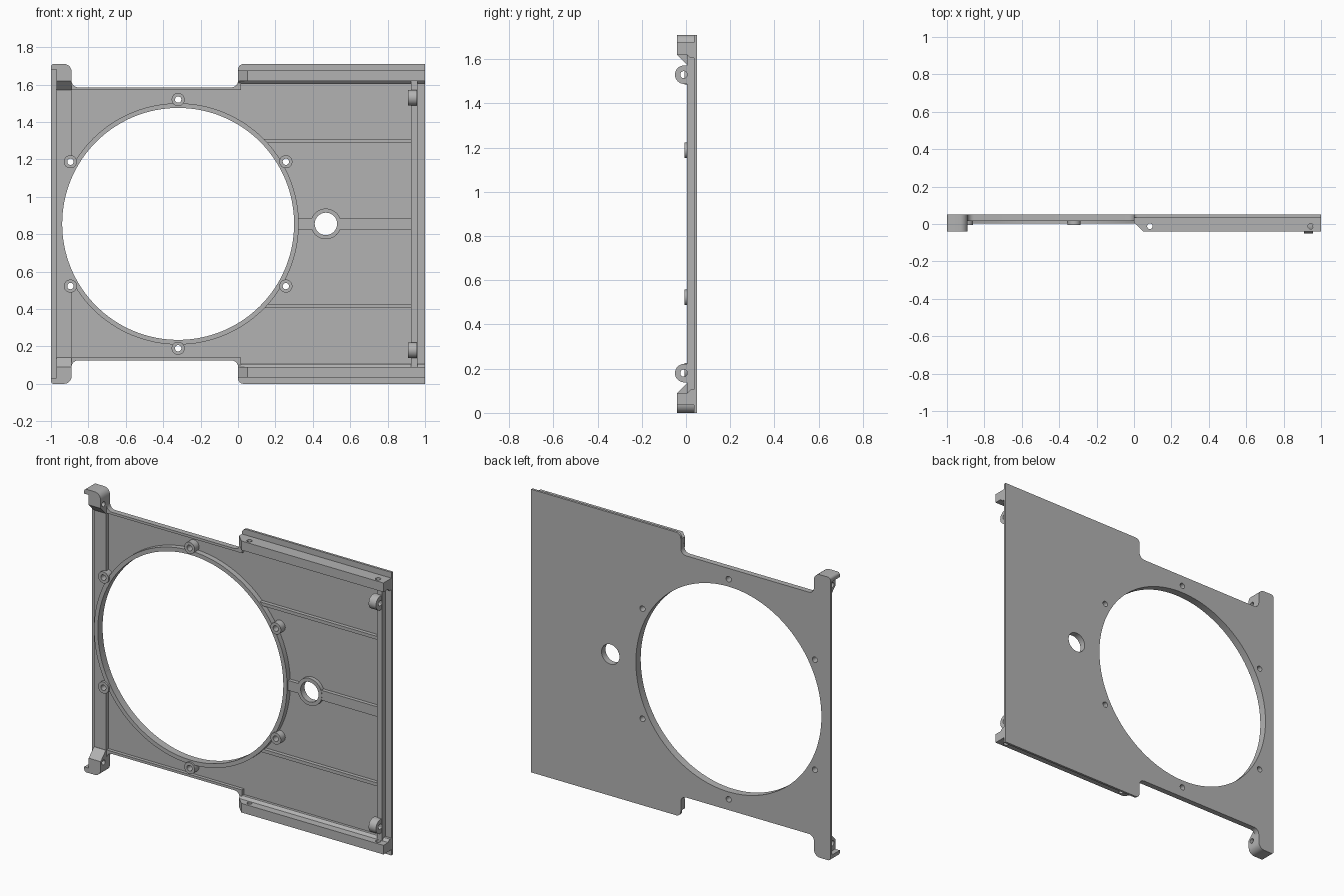
import bpy, bmesh
from math import sin, cos, pi, radians
from mathutils import Vector

if "Cube" in bpy.data.objects:
    bpy.data.objects.remove(bpy.data.objects["Cube"])

grey = bpy.data.materials.new("plain grey")
grey.use_nodes = True
colour = (0.45, 0.45, 0.45, 1)
grey.diffuse_color = colour
grey.node_tree.nodes["Principled BSDF"].inputs["Base Color"].default_value = colour

H = 1.71                # overall height
MID = H / 2
BACK, FLOOR, FRONT = 0.05, 0.036, -0.04   # depth of back, sheet face, rail front
DISC = (-0.32, MID)     # centre of the large opening
HUB = (0.47, MID)


def place(axis, a, b, d):
    """Profile point (a, b) at depth d along the axis."""
    return {"x": (d, a, b), "y": (a, d, b), "z": (a, b, d)}[axis]


def flip(points):
    """Mirror (x, z) or (y, z) profile points top to bottom."""
    return [(p[0], H - p[1], *p[2:]) for p in points]


def circle(centre, r, n=24):
    return [(centre[0] + r * cos(2 * pi * i / n), centre[1] + r * sin(2 * pi * i / n))
            for i in range(n)]


def rect(a0, a1, b0, b1):
    return [(a0, b0), (a1, b0), (a1, b1), (a0, b1)]


def rounded(points, steps=6):
    """Round every corner that carries a third value, its radius."""
    out = []
    for i, p in enumerate(points):
        c = Vector(p[:2])
        if len(p) < 3:
            out.append(tuple(c))
            continue
        u = (Vector(points[i - 1][:2]) - c).normalized() * p[2]
        v = (Vector(points[(i + 1) % len(points)][:2]) - c).normalized() * p[2]
        for k in range(steps + 1):
            t = k / steps * pi / 2
            out.append(tuple(c + u * (1 - sin(t)) + v * (1 - cos(t))))
    return out


def prism(name, profiles, axis, d0, d1):
    """Extrude one or more profiles from d0 to d1 along an axis."""
    bm = bmesh.new()
    for prof in profiles:
        lo = [bm.verts.new(place(axis, a, b, d0)) for a, b in prof]
        hi = [bm.verts.new(place(axis, a, b, d1)) for a, b in prof]
        bm.faces.new(lo)
        bm.faces.new(hi[::-1])
        for i in range(len(prof)):
            j = (i + 1) % len(prof)
            bm.faces.new((lo[i], hi[i], hi[j], lo[j]))
    bmesh.ops.recalc_face_normals(bm, faces=bm.faces)
    mesh = bpy.data.meshes.new(name)
    bm.to_mesh(mesh)
    bm.free()
    mesh.materials.append(grey)
    ob = bpy.data.objects.new(name, mesh)
    bpy.context.collection.objects.link(ob)
    return ob


def activate(ob):
    bpy.ops.object.select_all(action="DESELECT")
    ob.select_set(True)
    bpy.context.view_layer.objects.active = ob


def cut(ob, *cutters):
    activate(ob)
    for c in cutters:
        m = ob.modifiers.new("cut", "BOOLEAN")
        m.operation, m.solver, m.object = "DIFFERENCE", "EXACT", c
        bpy.ops.object.modifier_apply(modifier=m.name)


parts, helpers = [], []


def part(*args, cutters=()):
    ob = prism(*args)
    cut(ob, *cutters)
    parts.append(ob)


def cutter(*args):
    ob = prism(*args)
    ob.hide_render = True
    helpers.append(ob)
    return ob


# Through holes: large opening, hub hole and six screw holes
screws = [(DISC[0] + 0.665 * cos(radians(a)), DISC[1] + 0.665 * sin(radians(a)))
          for a in range(30, 390, 60)]
holes = cutter("holes", [circle(DISC, 0.62, 128), circle(HUB, 0.06, 32)]
               + [circle(s, 0.017) for s in screws], "y", -0.2, 0.2)

# Back sheet with waisted outline
top = [(-1, H, 0.015), (-0.89, H, 0.04), (-0.89, 1.585, 0.035),
       (0, 1.585, 0.035), (0, H, 0.03), (1, H)]
part("back_sheet", [rounded(top + flip(top)[::-1])], "y", FLOOR, BACK, cutters=[holes])

# Raised features on the sheet face
part("left_column", [rect(-0.97, -0.89, 0.1, H - 0.1)], "y", 0.012, FLOOR + 0.002, cutters=[holes])
part("opening_rim", [circle(DISC, 0.645, 128)], "y", 0.004, FLOOR + 0.002, cutters=[holes])
part("hub_rim", [circle(HUB, 0.082, 40)], "y", 0.012, FLOOR + 0.002, cutters=[holes])
part("screw_bosses", [circle(s, 0.035) for s in screws], "y", -0.006, FLOOR + 0.002, cutters=[holes])
part("end_wall", [rect(0.925, 0.96, 0.09, H - 0.09)], "y", 0.004, FLOOR + 0.002)
for name, x, z0, z1 in (("upper_rib", 0.125, 1.29, 1.31), ("middle_rib", 0.31, 0.825, 0.885),
                        ("lower_rib", 0.125, 0.405, 0.425)):
    part(name, [rect(x, 0.93, z0, z1)], "y", 0.014, FLOOR + 0.002, cutters=[holes])

# Top and bottom features, mirrored
for side, m in (("top", lambda p: p), ("bottom", flip)):
    # Edge rim along the waist
    edge = rounded([(-0.89, 1.64), (-0.89, 1.585, 0.035), (0, 1.585, 0.035), (0, 1.64)])
    inner = [(0.015, 1.64), (0.015, 1.57), (-0.905, 1.57), (-0.905, 1.64)]
    part(side + "_edge_rim", [m(edge + inner)], "y", 0.016, FLOOR + 0.002)

    # Guide rail with slanted end and two pin holes
    rail = [(FRONT, 1.62), (FRONT, 1.675), (FLOOR + 0.002, 1.675),
            (FLOOR + 0.002, 1.605), (0.02, 1.605), (0.005, 1.62)]
    slant = cutter("slant", [[(-0.05, 0.06), (0.1, -0.09), (-0.05, -0.09)]], "z", -0.1, H + 0.1)
    pins = cutter("pins", [circle((x, -0.012), 0.015) for x in (0.085, 0.945)], "z", -0.1, H + 0.1)
    part(side + "_rail", [m(rail)], "x", 0.001, 1, cutters=[slant, pins])

    # Corner hook with chamfered foot and side hole
    hook = rounded([(-1, H, 0.015), (-0.89, H, 0.04), (-0.89, 1.57),
                    (-0.97, 1.57), (-0.97, 1.68), (-1, 1.68)])
    foot = cutter("foot", [m([(-0.06, 1.64), (0.03, 1.55), (-0.06, 1.55)])], "x", -1.1, -0.8)
    bore = cutter("bore", [m(circle((-0.012, 1.635), 0.015))], "x", -1.1, -0.8)
    part(side + "_hook", [m(hook)], "y", FRONT, FLOOR + 0.002, cutters=[foot, bore])

    # Pivot lug on the end wall
    arc = [(-0.008 - 0.042 * sin(pi * i / 16), 1.53 + 0.042 * cos(pi * i / 16)) for i in range(17)]
    lug = [(0.01, 1.572)] + arc + [(0.01, 1.488)]
    eye = cutter("eye", [m(circle((-0.01, 1.53), 0.016))], "x", 0.8, 1.1)
    part(side + "_lug", [m(lug)], "x", 0.908, 0.957, cutters=[eye])

for ob in parts:
    activate(ob)
    bpy.ops.object.shade_smooth_by_angle(angle=radians(30))
for ob in helpers:
    bpy.data.objects.remove(ob)
